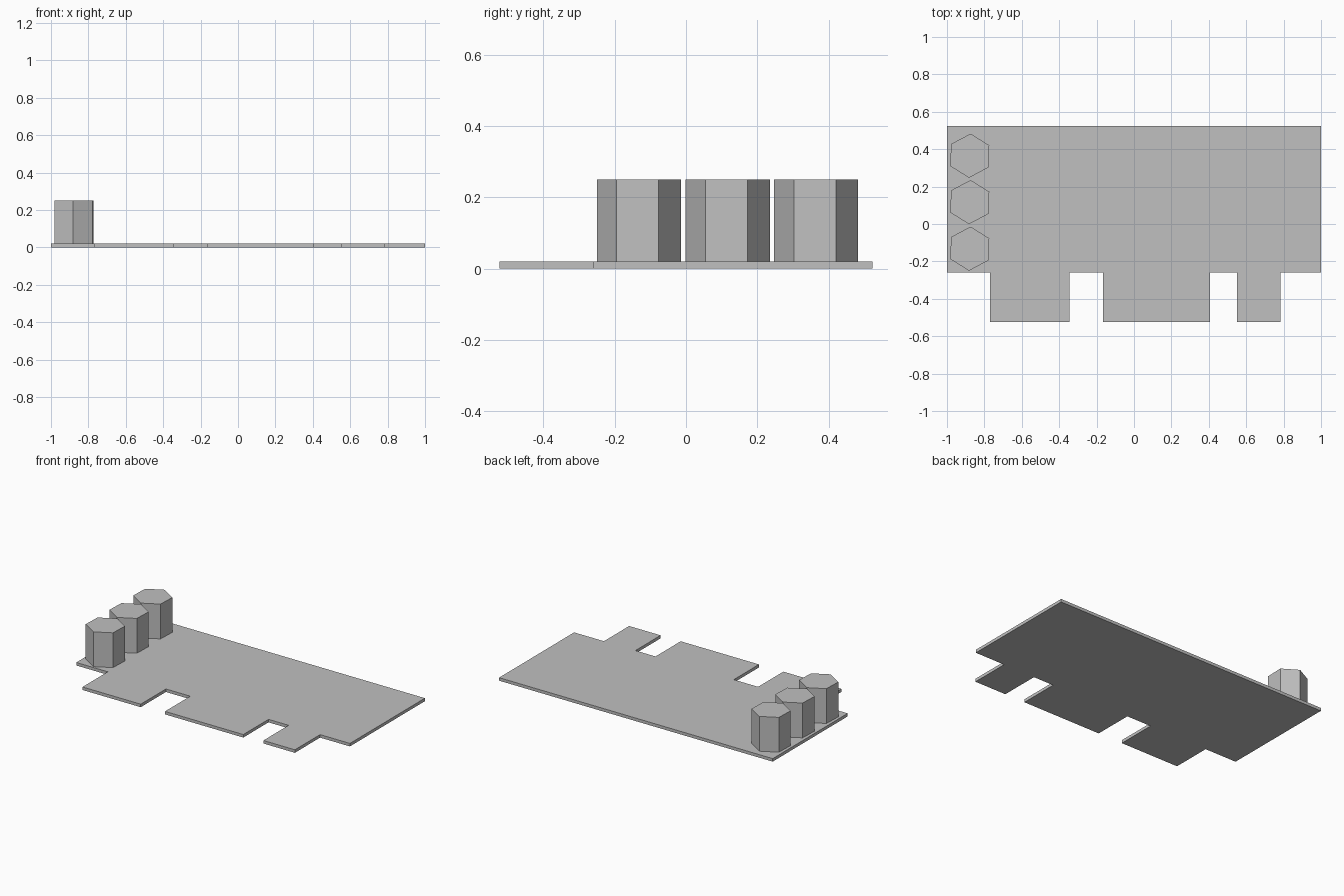
import bpy, bmesh, math

if "Cube" in bpy.data.objects:
    bpy.data.objects.remove(bpy.data.objects["Cube"])

grey = bpy.data.materials.new("plain grey")
grey.diffuse_color = (0.53, 0.53, 0.53, 1)
grey.use_nodes = True
grey.node_tree.nodes["Principled BSDF"].inputs["Base Color"].default_value = grey.diffuse_color


def prism(name, points, z0, z1):
    """Extrude a flat outline straight up from z0 to z1."""
    bm = bmesh.new()
    face = bm.faces.new([bm.verts.new((x, y, z0)) for x, y in points])
    ext = bmesh.ops.extrude_face_region(bm, geom=[face])
    top = [v for v in ext["geom"] if isinstance(v, bmesh.types.BMVert)]
    bmesh.ops.translate(bm, verts=top, vec=(0, 0, z1 - z0))
    bmesh.ops.recalc_face_normals(bm, faces=bm.faces)
    mesh = bpy.data.meshes.new(name)
    bm.to_mesh(mesh)
    bm.free()
    mesh.materials.append(grey)
    obj = bpy.data.objects.new(name, mesh)
    bpy.context.collection.objects.link(obj)
    return obj


# Board with three tabs along the front edge
THICK, BACK, EDGE, TAB = 0.02, 0.523, -0.26, -0.523
outline = [(1, BACK), (-1, BACK), (-1, EDGE)]
for x0, x1 in [(-0.77, -0.345), (-0.167, 0.405), (0.552, 0.782)]:
    outline += [(x0, EDGE), (x0, TAB), (x1, TAB), (x1, EDGE)]
outline.append((1, EDGE))
prism("board", outline, 0, THICK)

# Three hexagonal posts, turned slightly, along the left edge
for i, cy in enumerate((-0.132, 0.117, 0.365)):
    angles = [math.radians(28 + 60 * k) for k in range(6)]
    hexagon = [(-0.878 + 0.118 * math.cos(a), cy + 0.118 * math.sin(a)) for a in angles]
    prism(f"hex_post_{i + 1}", hexagon, THICK, 0.25)
